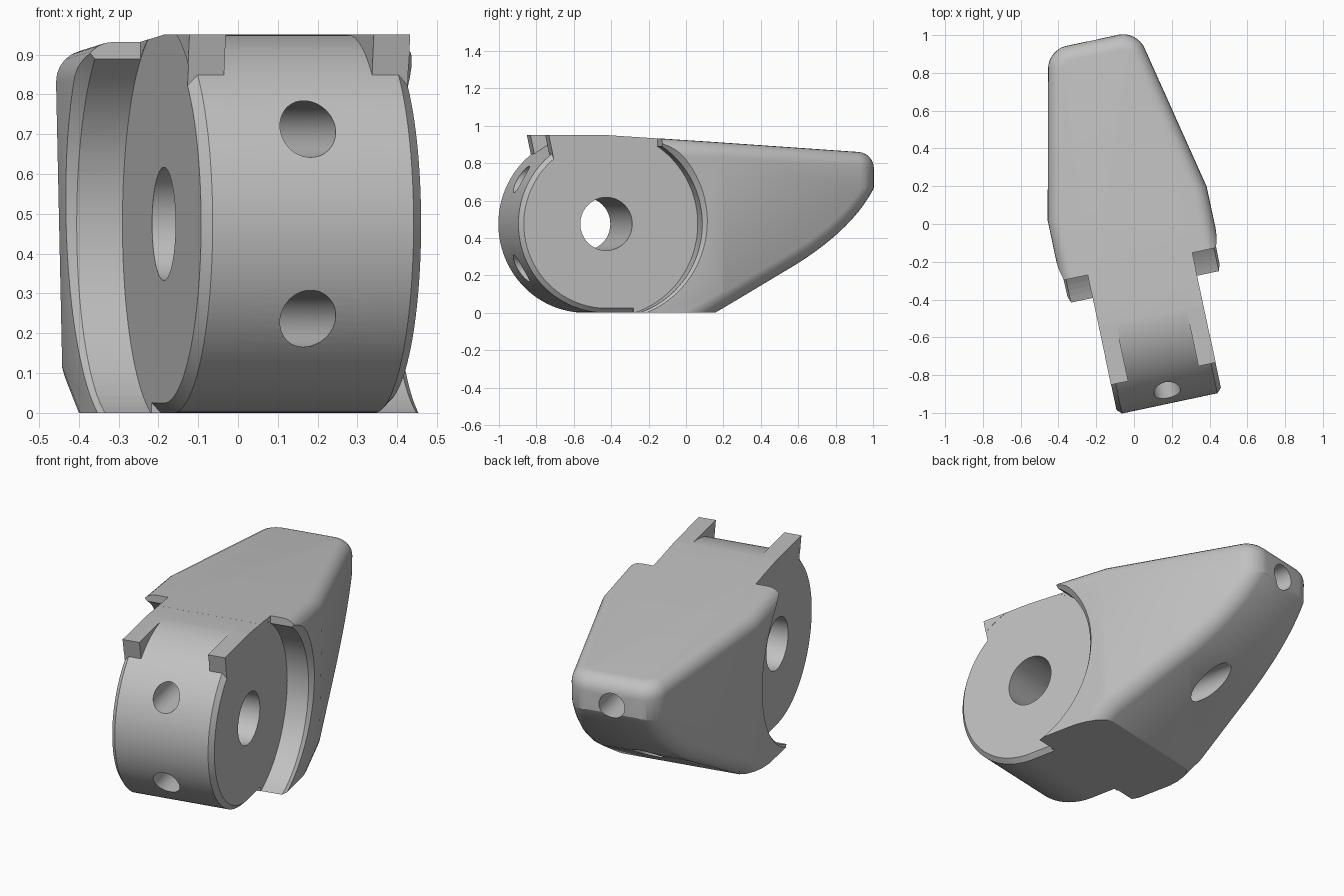
import bpy, bmesh, math
from mathutils import Matrix, Vector

cube = bpy.data.objects.get("Cube")
if cube:
    bpy.data.objects.remove(cube, do_unlink=True)

R = 0.475          # barrel radius and height of its axis
HALF = 0.2825      # half width of the barrel
SLOPE = 0.0645     # fall of the top face toward the tail
LEAN = 0.022       # draft of the body sides
ROUND = 0.11       # fillet between underside and sides


def top(y):
    return 2 * R - SLOPE * max(y, 0)


def finish(name, bm):
    bmesh.ops.recalc_face_normals(bm, faces=bm.faces)
    mesh = bpy.data.meshes.new(name)
    bm.to_mesh(mesh)
    bm.free()
    obj = bpy.data.objects.new(name, mesh)
    bpy.context.collection.objects.link(obj)
    return obj


def side_prism(profile, x0, x1):
    """Extrude a (y, z) outline across x."""
    bm = bmesh.new()
    face = bm.faces.new([bm.verts.new((x0, y, z)) for y, z in profile])
    out = bmesh.ops.extrude_face_region(bm, geom=[face])
    verts = [v for v in out["geom"] if isinstance(v, bmesh.types.BMVert)]
    bmesh.ops.translate(bm, verts=verts, vec=(x1 - x0, 0, 0))
    return bm


def rod(name, r0, r1, start, end):
    """Cylinder or cone between two points."""
    a, b = Vector(start), Vector(end)
    rot = (b - a).to_track_quat('Z', 'Y').to_matrix().to_4x4()
    bm = bmesh.new()
    bmesh.ops.create_cone(bm, cap_ends=True, segments=96, radius1=r0, radius2=r1,
                          depth=(b - a).length,
                          matrix=Matrix.Translation((a + b) / 2) @ rot)
    return finish(name, bm)


def combine(obj, other, operation):
    mod = obj.modifiers.new("combine", 'BOOLEAN')
    mod.operation = operation
    mod.solver = 'EXACT'
    mod.object = other
    bpy.context.view_layer.objects.active = obj
    bpy.ops.object.modifier_apply(modifier=mod.name)
    bpy.data.objects.remove(other, do_unlink=True)


def slice_off(bm, point, normal):
    """Cut away everything beyond a plane and close the cut."""
    bmesh.ops.bisect_plane(bm, geom=bm.verts[:] + bm.edges[:] + bm.faces[:], dist=1e-6,
                           plane_co=point, plane_no=normal, clear_outer=True)
    rim = [e for e in bm.edges if e.is_boundary]
    if rim:
        bmesh.ops.holes_fill(bm, edges=rim, sides=0)


def round_between(bm, p1, n1, p2, n2):
    """Fillet the convex edge between two planes with a fan of cuts."""
    g = n1.dot(n2)
    d1, d2 = n1.dot(p1) - ROUND, n2.dot(p2) - ROUND
    centre = (n1 * (d1 - g * d2) + n2 * (d2 - g * d1)) / (1 - g * g)
    for k in range(1, 5):
        n = n1.slerp(n2, k / 5)
        slice_off(bm, centre + n * ROUND, n)


# Tapered tail body: plan outline with drafted sides and a sloping top
WIDE, NARROW, KNEE, END = 0.434, 0.245, 0.607, 1.49
plan = [(WIDE, 0.15), (WIDE, KNEE), (NARROW, END), (-NARROW, END), (-WIDE, KNEE), (-WIDE, 0.15)]


def drafted(x, y, z):
    return (x - math.copysign(LEAN * (1 - z), x), y, z)


bm = bmesh.new()
low = [bm.verts.new(drafted(x, y, 0)) for x, y in plan]
high = [bm.verts.new(drafted(x, y, top(y))) for x, y in plan]
bm.faces.new(low)
bm.faces.new(high)
for i in range(len(plan)):
    j = (i + 1) % len(plan)
    bm.faces.new((low[i], low[j], high[j], high[i]))
bmesh.ops.recalc_face_normals(bm, faces=bm.faces)
# rounded end corners
corners = [e for e in bm.edges if all(v.co.y > 1.4 for v in e.verts)
           and abs(e.verts[0].co.z - e.verts[1].co.z) > 0.5]
bmesh.ops.bevel(bm, geom=corners, offset=0.097, segments=8, profile=0.5, affect='EDGES')
# rounded top rim, except across the front
rim = [e for e in bm.edges if all(v.co.z > 0.7 for v in e.verts)
       and not all(v.co.y < 0.2 for v in e.verts)]
bmesh.ops.bevel(bm, geom=rim, offset=0.08, segments=6, profile=0.5, affect='EDGES')

# Underside: a ramp, then a curve up to the end face
p0, p1, p2 = Vector((0, 1.01, 0.238)), Vector((0, 1.365, 0.437)), Vector((0, END, 0.67))
unders = []
for i in range(13):
    t = i / 12
    point = p0 * (1 - t) ** 2 + p1 * 2 * t * (1 - t) + p2 * t * t
    along = (p1 - p0) * (1 - t) + (p2 - p1) * t
    unders.append((point, Vector((0, along.z, -along.y)).normalized()))
for point, normal in unders:
    slice_off(bm, point, normal)
# fillets between the underside and the sides
taper = (WIDE - NARROW) / (END - KNEE)
for s in (-1, 1):
    knee = Vector((s * WIDE, KNEE, 1))
    straight = Vector((s, 0, -LEAN)).normalized()
    tapered = Vector((s, taper, -LEAN)).normalized()
    round_between(bm, *unders[0], knee, straight)
    for point, normal in unders:
        round_between(bm, point, normal, knee, tapered)
bmesh.ops.remove_doubles(bm, verts=bm.verts, dist=1e-5)
housing = finish("hinge_housing", bm)

# Barrel with a neck running into the body
arc = [(-R * math.sin(a), R - R * math.cos(a))
       for a in [math.pi * i / 64 for i in range(65)]]
barrel_outline = arc + [(0.35, top(0.35) - 0.0005), (0.35, 0.002)]
half = HALF + 0.0025
bm = side_prism(barrel_outline, -half, half)
bmesh.ops.recalc_face_normals(bm, faces=bm.faces)
edges = [e for e in bm.edges
         if abs(e.verts[0].co.x - e.verts[1].co.x) < 0.01
         and (e.verts[0].co.z + e.verts[1].co.z) / 2 < 0.9
         and not all(v.co.y > 0.3 for v in e.verts)]
bmesh.ops.bevel(bm, geom=edges, offset=0.027, segments=1, affect='EDGES')
combine(housing, finish("barrel", bm), 'UNION')

# Ears over the barrel on both sides
ear = [(-0.314, 0.95), (0, 0.95), (0.1, top(0.1) - 0.001), (0.1, 0.6), (-0.24, 0.6)]
for s in (-1, 1):
    combine(housing, finish("ear", side_prism(ear, s * 0.19, s * (half + 0.002))), 'UNION')

# Squared top lips, then round side pockets with a flared mouth
lip = [(-0.8, 0.82), (0.28, 0.82), (0.28, 1.2), (-0.8, 1.2)]
for s in (-1, 1):
    combine(housing, finish("lip", side_prism(lip, s * (HALF + 0.001), s * 0.6)), 'DIFFERENCE')
    combine(housing, rod("pocket", 0.5, 0.5, (s * HALF, 0, R), (s * 0.6, 0, R)), 'DIFFERENCE')
    combine(housing, rod("flare", 0.495, 0.55, (s * 0.395, 0, R), (s * 0.45, 0, R)), 'DIFFERENCE')

# Pivot bore and the two long bolt holes
combine(housing, rod("bore", 0.142, 0.142, (-0.7, 0, R), (0.7, 0, R)), 'DIFFERENCE')
for z in (0.237, 0.713):
    combine(housing, rod("bolt_hole", 0.071, 0.071, (0, -0.7, z), (0, 1.8, z)), 'DIFFERENCE')

# Colour
grey = bpy.data.materials.new("plain_grey")
grey.use_nodes = True
colour = (0.53, 0.53, 0.53, 1)
grey.diffuse_color = colour
grey.node_tree.nodes["Principled BSDF"].inputs["Base Color"].default_value = colour
housing.data.materials.clear()
housing.data.materials.append(grey)
for poly in housing.data.polygons:
    poly.material_index = 0

# Placement and shading
housing.data.transform(Matrix.Translation((0.09, -0.485, 0)) @ Matrix.Rotation(math.radians(12), 4, 'Z'))
bpy.ops.object.select_all(action='DESELECT')
housing.select_set(True)
bpy.context.view_layer.objects.active = housing
bpy.ops.object.shade_smooth_by_angle(angle=math.radians(25))
